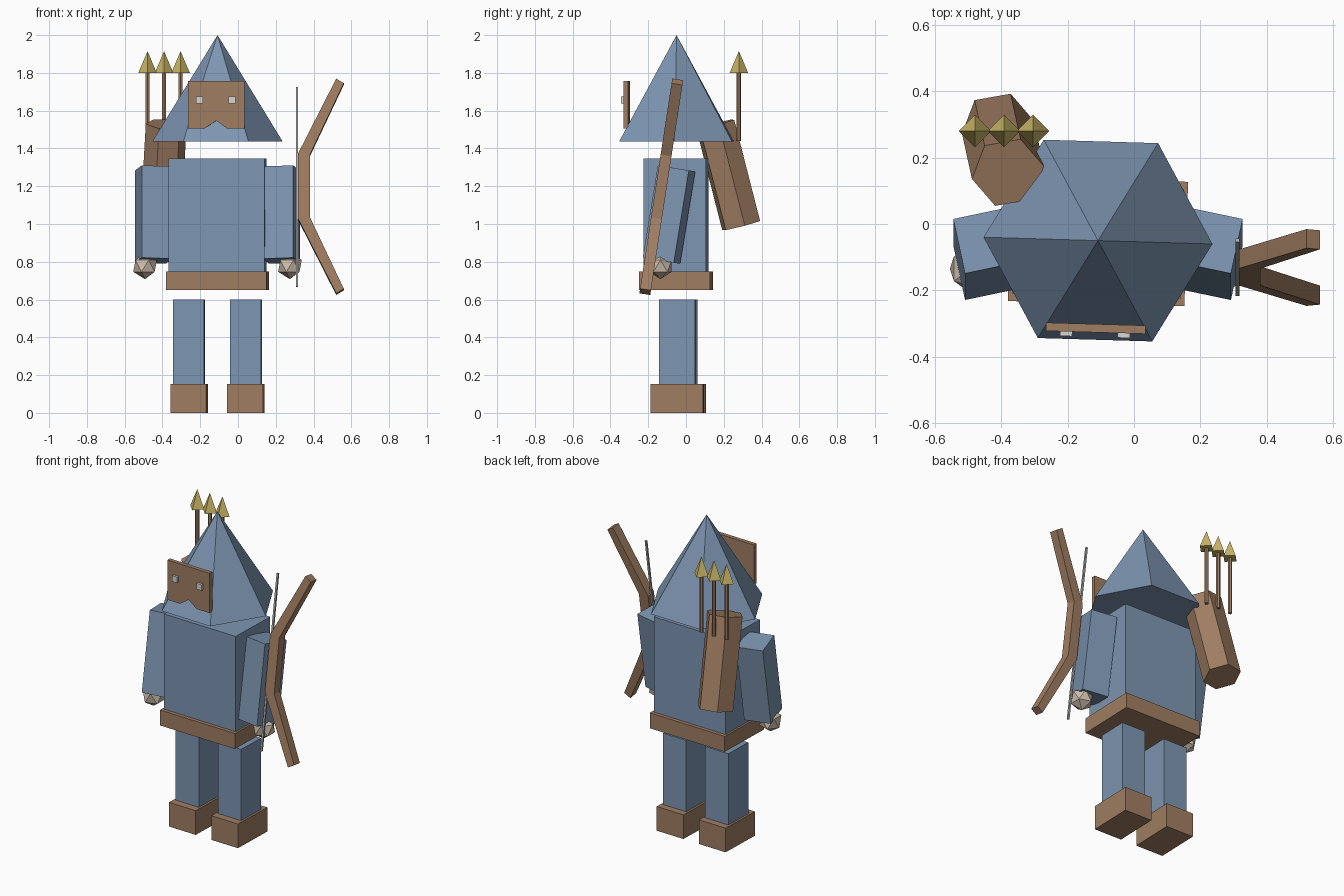
import bpy
import bmesh
from math import radians, cos, sin, pi
from mathutils import Matrix, Vector

cube = bpy.data.objects.get("Cube")
if cube:
    bpy.data.objects.remove(cube, do_unlink=True)


def material(name, rgb):
    m = bpy.data.materials.new(name)
    m.use_nodes = True
    m.diffuse_color = (*rgb, 1)
    m.node_tree.nodes["Principled BSDF"].inputs["Base Color"].default_value = (*rgb, 1)
    return m


BLUE = material("blue cloth", (0.205, 0.30, 0.44))
BROWN = material("brown leather", (0.35, 0.205, 0.122))
GOLD = material("gold metal", (0.58, 0.46, 0.13))
SKIN = material("pale skin", (0.62, 0.51, 0.41))
WHITE = material("eye white", (0.68, 0.68, 0.66))
GREY = material("string grey", (0.45, 0.45, 0.43))

MID = -0.1085                              # body centre line
TURN = Matrix.Rotation(radians(-1.7), 4, 'Z')  # slight turn of the whole body


def finish(name, bm, mat, matrix):
    bmesh.ops.recalc_face_normals(bm, faces=bm.faces)
    mesh = bpy.data.meshes.new(name)
    bm.to_mesh(mesh)
    bm.free()
    mesh.materials.append(mat)
    ob = bpy.data.objects.new(name, mesh)
    ob.matrix_world = matrix
    bpy.context.collection.objects.link(ob)
    return ob


def box(name, centre, size, mat, rot=TURN):
    bm = bmesh.new()
    bmesh.ops.create_cube(bm, size=1, matrix=Matrix.Diagonal((*size, 1)))
    return finish(name, bm, mat, Matrix.Translation(centre) @ rot)


def cone(name, bottom, top, r1, r2, sides, angle, mat):
    """Cone or prism whose axis runs from bottom to top, first corner at angle."""
    bottom, top = Vector(bottom), Vector(top)
    bm = bmesh.new()
    bmesh.ops.create_cone(bm, cap_ends=True, segments=sides, radius1=r1, radius2=r2,
                          depth=(top - bottom).length,
                          matrix=Matrix.Rotation(radians(angle), 4, 'Z'))
    if r2 == 0:
        bmesh.ops.remove_doubles(bm, verts=bm.verts, dist=1e-5)
    tilt = Vector((0, 0, 1)).rotation_difference(top - bottom).to_matrix().to_4x4()
    return finish(name, bm, mat, Matrix.Translation((bottom + top) / 2) @ tilt)


def plate(name, outline, depth, mat, matrix):
    """Outline in x and z, extruded along y."""
    bm = bmesh.new()
    face = bm.faces.new([bm.verts.new((x, -depth / 2, z)) for x, z in outline])
    moved = bmesh.ops.extrude_face_region(bm, geom=[face])["geom"]
    bmesh.ops.translate(bm, vec=(0, depth, 0),
                        verts=[v for v in moved if isinstance(v, bmesh.types.BMVert)])
    return finish(name, bm, mat, matrix)


# Torso and belt
box("torso", (MID, -0.0525, 1.047), (0.508, 0.33, 0.6), BLUE)
box("belt", (MID, -0.0525, 0.7), (0.532, 0.375, 0.097), BROWN)

# Limbs, mirrored about the centre line
for side, s in (("left", 1), ("right", -1)):
    x, y = MID + s * 0.15, -0.04 - s * 0.0045
    box(side + "_leg", (x, y, 0.375), (0.164, 0.19, 0.45), BLUE)
    box(side + "_boot", (x, y - 0.002, 0.076), (0.189, 0.28, 0.152), BROWN)
    swing = Matrix.Rotation(radians(-9.3), 4, 'X') @ Matrix.Rotation(radians(-12 * s), 4, 'Z')
    box(side + "_arm", (MID + s * 0.3375, -0.09, 1.05), (0.165, 0.17, 0.495), BLUE, swing)
    bm = bmesh.new()
    bmesh.ops.create_icosphere(bm, subdivisions=1, radius=0.07)
    finish(side + "_hand", bm, SKIN, Matrix.Translation((MID + s * 0.3835, -0.135, 0.778)))

# Pointed hood
cone("hood", (MID, -0.05, 1.437), (MID, -0.05, 2.0), 0.345, 0, 6, 28.3, BLUE)

# Mask with a notch for the mouth, and eyes
mask = [(-0.15, 0.125), (0.15, 0.125), (0.15, -0.125), (0.057, -0.125),
        (0, -0.083), (-0.06, -0.125), (-0.15, -0.125)]
face_at = Matrix.Translation((-0.115, -0.314, 1.631)) @ TURN
plate("mask", mask, 0.025, BROWN, face_at)
for side, s in (("left", 1), ("right", -1)):
    spot = face_at @ Vector((s * 0.087 - 0.002, -0.014, 0.026))
    box(side + "_eye", spot, (0.037, 0.025, 0.037), WHITE)

# Quiver on the back and three arrows
cone("quiver", (-0.41, 0.292, 0.992), (-0.38, 0.155, 1.528), 0.11, 0.11, 6, 40, BROWN)
for i in range(3):
    x = -0.479 + i * 0.0875
    cone(f"arrow_shaft_{i + 1}", (x, 0.28, 1.44), (x, 0.28, 1.81), 0.012, 0.012, 6, 0, BROWN)
    cone(f"arrow_head_{i + 1}", (x, 0.28, 1.8), (x, 0.28, 1.915), 0.049, 0, 4, 0, GOLD)

# Bow: half outline mirrored top to bottom, then leaned forward
upper = [(0.317, 0.172), (0.52, 0.575), (0.56, 0.55), (0.381, 0.168)]
lower = [(x, -z) for x, z in reversed(upper)]
lean = Matrix.Translation((0, -0.131, 1.197)) @ Matrix.Rotation(radians(-8.7), 4, 'X')
plate("bow", upper + lower, 0.058, BROWN, lean)
cone("bow_string", (0.312, -0.212, 0.668), (0.312, -0.049, 1.724), 0.008, 0.008, 4, 45, GREY)
